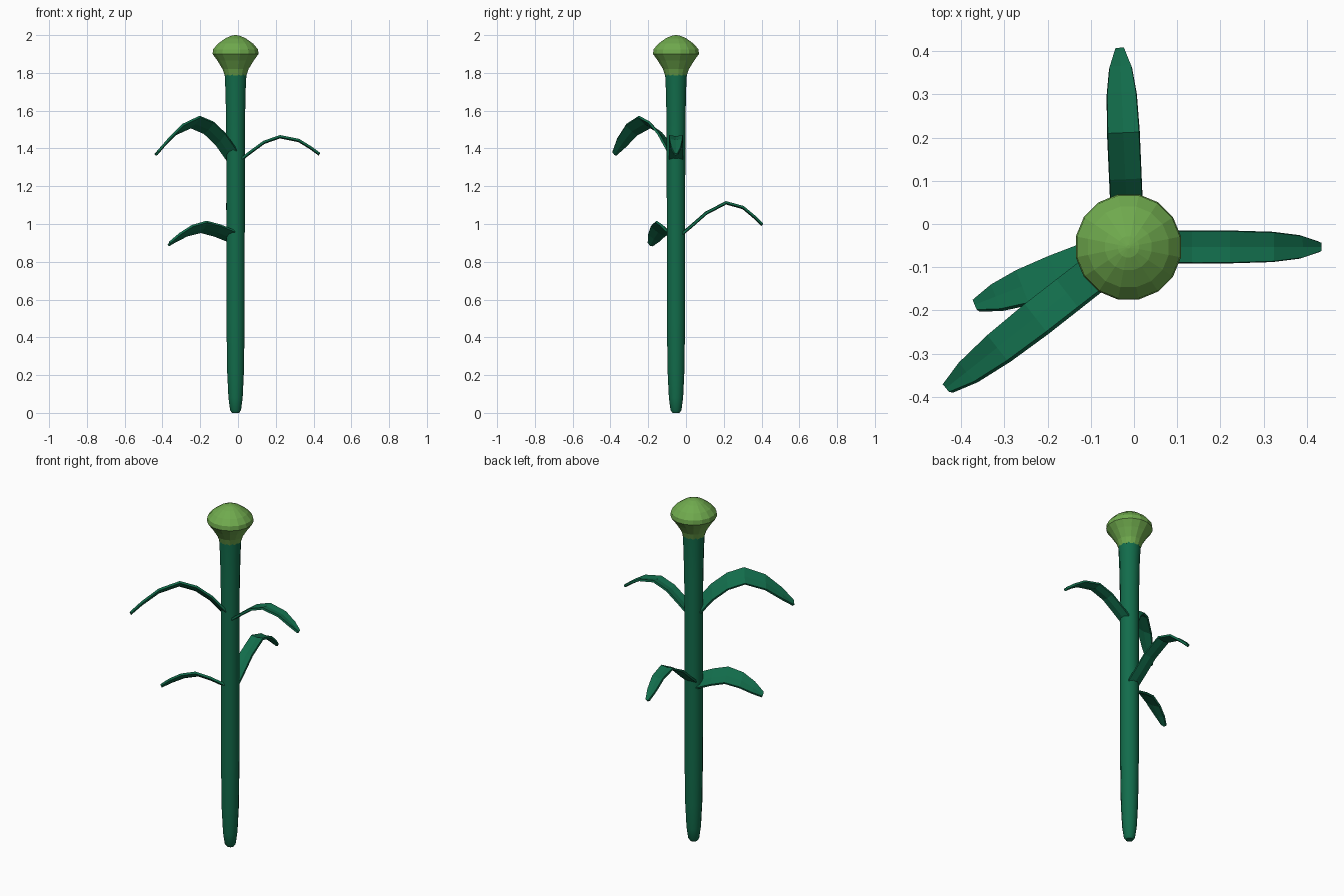
import bpy
import bmesh
import math
from mathutils import Vector

cube = bpy.data.objects.get("Cube")
if cube:
    bpy.data.objects.remove(cube)

CENTRE = Vector((-0.013, -0.053, 0))


def material(name, rgb):
    mat = bpy.data.materials.new(name)
    mat.use_nodes = True
    mat.diffuse_color = (*rgb, 1)
    mat.node_tree.nodes["Principled BSDF"].inputs["Base Color"].default_value = (*rgb, 1)
    return mat


DARK_GREEN = material("dark_green", (0.006, 0.15, 0.07))
LIGHT_GREEN = material("light_green", (0.16, 0.40, 0.075))


def make_object(name, bm, mat):
    bmesh.ops.recalc_face_normals(bm, faces=bm.faces)
    mesh = bpy.data.meshes.new(name)
    bm.to_mesh(mesh)
    bm.free()
    mesh.materials.append(mat)
    obj = bpy.data.objects.new(name, mesh)
    bpy.context.collection.objects.link(obj)
    return obj


def bridge(bm, rows, closed):
    """Fill quads between consecutive rows of vertices."""
    n = len(rows[0])
    for a, b in zip(rows, rows[1:]):
        for i in range(n if closed else n - 1):
            j = (i + 1) % n
            bm.faces.new((a[i], a[j], b[j], b[i]))


def lathe(name, profile, sides, mat):
    """Turn (radius, height) points about the stem axis and cap the ends."""
    bm = bmesh.new()
    rows = []
    for r, z in profile:
        angles = [2 * math.pi * (i + 0.5) / sides for i in range(sides)]
        rows.append([bm.verts.new(CENTRE + Vector((r * math.cos(a), r * math.sin(a), z)))
                     for a in angles])
    bridge(bm, rows, True)
    bm.faces.new(rows[0])
    bm.faces.new(rows[-1])
    return make_object(name, bm, mat)


def leaf(name, heading, path, half_width, bank=0):
    """Arched strip: path is (reach, height), tapering over the last stretch."""
    a, tilt = math.radians(heading), math.radians(bank)
    out = Vector((math.cos(a), math.sin(a), 0))
    across = Vector((-math.sin(a), math.cos(a), 0)) * math.cos(tilt)
    across.z = math.sin(tilt)
    taper = [1] * (len(path) - 3) + [0.92, 0.7, 0.3]
    bm = bmesh.new()
    rows = []
    for (reach, z), t in zip(path, taper):
        mid = CENTRE + out * reach + Vector((0, 0, z))
        rows.append([bm.verts.new(mid + across * half_width * t * s
                                  - Vector((0, 0, 0.006 * (1 - abs(s)))))
                     for s in (-1, 0, 1)])
    bridge(bm, rows, False)
    obj = make_object(name, bm, DARK_GREEN)
    solid = obj.modifiers.new("thickness", "SOLIDIFY")
    solid.thickness = 0.012
    solid.offset = 0
    return obj


# Stem with a rounded foot and a flared neck
stem = lathe("stem", [(0.02, 0), (0.03, 0.015), (0.039, 0.08), (0.046, 0.22), (0.05, 0.5),
                      (0.051, 1.5), (0.055, 1.7), (0.06, 1.8)], 12, DARK_GREEN)
bpy.context.view_layer.objects.active = stem
stem.select_set(True)
bpy.ops.object.shade_smooth_by_angle(angle=math.radians(35))

# Faceted bud on top
lathe("bud", [(0.058, 1.785), (0.07, 1.82), (0.098, 1.865), (0.124, 1.9), (0.121, 1.925),
              (0.095, 1.955), (0.055, 1.983), (0.025, 1.996), (0.004, 2)], 16, LIGHT_GREEN)

# Upper pair of leaves
leaf("upper_left_leaf", 0,
     [(0.03, 1.345), (0.075, 1.38), (0.15, 1.435), (0.235, 1.465),
      (0.335, 1.445), (0.40, 1.405), (0.443, 1.373)], 0.037)
leaf("upper_right_leaf", 218,
     [(0.02, 1.36), (0.1, 1.45), (0.18, 1.51), (0.27, 1.54),
      (0.38, 1.5), (0.47, 1.43), (0.53, 1.375)], 0.05, 35)

# Lower pair of leaves
leaf("lower_back_leaf", 92.5,
     [(0.02, 0.94), (0.08, 0.99), (0.16, 1.06), (0.265, 1.115),
      (0.355, 1.09), (0.415, 1.04), (0.457, 1.0)], 0.037)
leaf("lower_right_leaf", 201,
     [(0.02, 0.935), (0.1, 0.965), (0.18, 0.985), (0.26, 0.965),
      (0.325, 0.93), (0.377, 0.895)], 0.052, 32)
